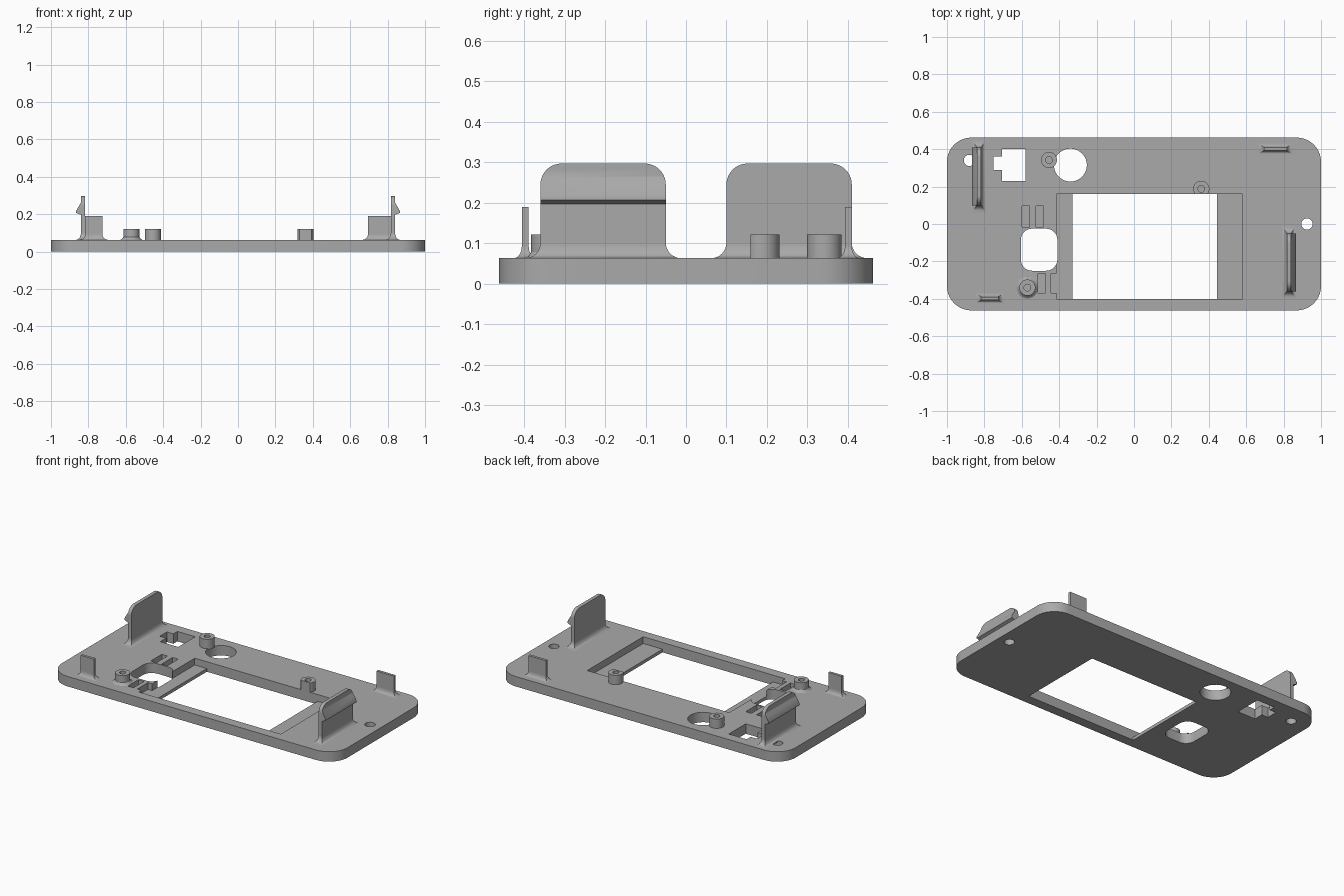
import bpy, bmesh, math
from mathutils import Vector

if "Cube" in bpy.data.objects:
    bpy.data.objects.remove(bpy.data.objects["Cube"])

TOP = 0.063      # top of the panel
FLOOR = 0.02     # floor of the pockets

grey = bpy.data.materials.new("plain_grey")
grey.use_nodes = True
grey.diffuse_color = (0.4, 0.4, 0.4, 1)
grey.node_tree.nodes["Principled BSDF"].inputs["Base Color"].default_value = (0.4, 0.4, 0.4, 1)


def loft(name, rings):
    """Closed solid through rings of equal point count."""
    bm = bmesh.new()
    vs = [[bm.verts.new(p) for p in r] for r in rings]
    n = len(vs[0])
    for a, b in zip(vs, vs[1:]):
        for i in range(n):
            j = (i + 1) % n
            bm.faces.new((a[i], a[j], b[j], b[i]))
    bm.faces.new(vs[0][::-1])
    bm.faces.new(vs[-1])
    bmesh.ops.recalc_face_normals(bm, faces=bm.faces)
    me = bpy.data.meshes.new(name)
    bm.to_mesh(me)
    bm.free()
    me.materials.append(grey)
    ob = bpy.data.objects.new(name, me)
    bpy.context.collection.objects.link(ob)
    return ob


def extrude(name, pts, lo, hi, axis="z"):
    place = {"z": lambda a, b, h: (a, b, h),
             "x": lambda a, b, h: (h, a, b),
             "y": lambda a, b, h: (a, h, b)}[axis]
    return loft(name, [[place(a, b, h) for a, b in pts] for h in (lo, hi)])


def rounded(x0, x1, y0, y1, r, top_only=False, n=10):
    pts = [] if not top_only else [(x0, y0), (x1, y0)]
    corners = [(x1 - r, y1 - r, 0), (x0 + r, y1 - r, 1)]
    if not top_only:
        corners += [(x0 + r, y0 + r, 2), (x1 - r, y0 + r, 3)]
    for cx, cy, q in corners:
        for i in range(n + 1):
            a = (q + i / n) * math.pi / 2
            pts.append((cx + r * math.cos(a), cy + r * math.sin(a)))
    return pts


def box(x0, x1, y0, y1):
    return [(x0, y0), (x1, y0), (x1, y1), (x0, y1)]


def circle(cx, cy, r, n=40):
    return [(cx + r * math.cos(2 * math.pi * i / n),
             cy + r * math.sin(2 * math.pi * i / n)) for i in range(n)]


def boolean(ob, tool, op="DIFFERENCE"):
    m = ob.modifiers.new(op, "BOOLEAN")
    m.operation, m.object, m.solver = op, tool, "EXACT"
    bpy.context.view_layer.objects.active = ob
    bpy.ops.object.modifier_apply(modifier=m.name)
    bpy.data.objects.remove(tool)


def cut(ob, pts, bottom=-0.1, top=0.3):
    boolean(ob, extrude("cutter", pts, bottom, top))


def smooth(ob):
    bpy.ops.object.select_all(action="DESELECT")
    ob.select_set(True)
    bpy.context.view_layer.objects.active = ob
    bpy.ops.object.shade_smooth_by_angle(angle=math.radians(30))


def skirt(name, x0, x1, y0, y1, rx, ry, h):
    """Concave fillet around the foot of an upright fin."""
    rings = []
    for i in range(9):
        a = i / 8 * math.pi / 2
        k = 1 - math.sin(a)
        z = TOP + h * (1 - math.cos(a))
        rings.append([(x, y, z) for x, y in
                      box(x0 - rx * k, x1 + rx * k, y0 - ry * k, y1 + ry * k)])
    rings.insert(0, [(x, y, TOP - 0.005) for x, y, z in rings[0]])
    smooth(loft(name, rings))


# Panel with its openings
panel = extrude("panel", rounded(-1, 1, -0.462, 0.462, 0.13), 0, TOP)
cut(panel, box(-0.33, 0.445, -0.4, 0.16))                  # screen window
cut(panel, box(-0.415, 0.58, -0.4, 0.16), FLOOR)           # screen recess
cut(panel, rounded(-0.605, -0.41, -0.25, -0.025, 0.06))    # button opening
cut(panel, circle(-0.34, 0.315, 0.088))                    # round opening
cut(panel, box(-0.705, -0.58, 0.23, 0.4))                  # socket opening
cut(panel, box(-0.75, -0.7, 0.29, 0.36))
for x, y in ((-0.88, 0.34), (0.925, 0.0)):                 # screw holes
    cut(panel, circle(x, y, 0.03))
for x0, x1, y0, y1 in ((-0.6, -0.56, -0.015, 0.095), (-0.525, -0.485, -0.015, 0.095),
                       (-0.512, -0.472, -0.37, -0.265), (-0.445, -0.41, -0.37, -0.265)):
    cut(panel, box(x0, x1, y0, y1), FLOOR)                 # pin slots
smooth(panel)

# Hollow screw posts, one with a fillet and one trimmed at the window
for name, x, y, flare in (("back_post", -0.455, 0.342, 0), ("window_post", 0.36, 0.188, 0),
                          ("front_post", -0.57, -0.34, 0.015)):
    steps = [(TOP - 0.005, flare), (TOP, flare), (TOP + 0.005, flare * 0.45),
             (TOP + 0.015, 0), (0.122, 0)]
    post = loft(name, [[(px, py, z) for px, py in circle(x, y, 0.043 + f)] for z, f in steps])
    cut(post, circle(x, y, 0.018), TOP + 0.001)
    if name == "window_post":
        cut(post, box(x - 0.1, x + 0.1, 0, 0.16))
    smooth(post)

# Tall snap clips with an outward hook
for name, s, y0, y1 in (("right_clip", -1, 0.1, 0.41), ("left_clip", 1, -0.36, -0.05)):
    profile = [(0.817, TOP - 0.005), (0.84, TOP - 0.005), (0.84, 0.197), (0.865, 0.207),
               (0.865, 0.218), (0.84, 0.262), (0.84, 0.297), (0.817, 0.297)]
    clip = extrude(name, [(s * x, z) for x, z in profile], y0, y1, "y")
    outline = extrude("outline", rounded(y0, y1, 0, 0.297, 0.052, True),
                      s * 0.7, s * 0.95, "x")
    boolean(clip, outline, "INTERSECT")
    smooth(clip)
    xa, xb = sorted((s * 0.817, s * 0.84))
    skirt(name + "_fillet", xa, xb, y0, y1, 0.025, 0.038, 0.038)

# Short locating tabs
for name, x0, x1, y0, y1 in (("front_tab", -0.817, -0.725, -0.406, -0.389),
                             ("back_tab", 0.695, 0.817, 0.393, 0.41)):
    extrude(name, box(x0, x1, y0, y1), TOP - 0.005, 0.19)
    skirt(name + "_fillet", x0, x1, y0, y1, 0.03, 0.02, 0.03)
